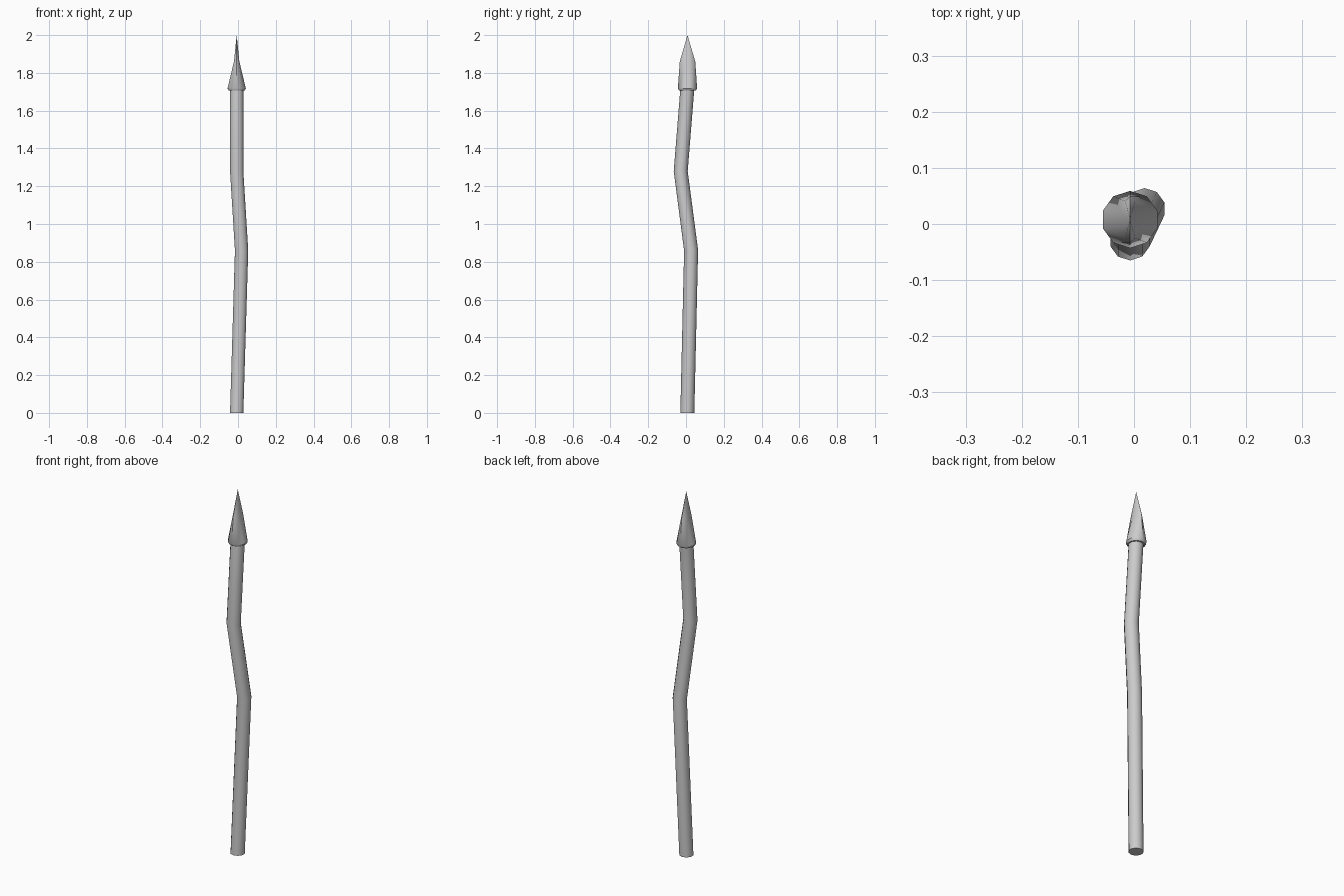
import bpy, bmesh, math
from mathutils import Vector

if "Cube" in bpy.data.objects:
    bpy.data.objects.remove(bpy.data.objects["Cube"])

SIDES = 10


def loft(name, rings, tip=None):
    """Skin rings of (x, y, z, rx, ry, slope_x, slope_y); end in a tip or cap."""
    bm = bmesh.new()
    loops = []
    for x, y, z, rx, ry, sx, sy in rings:
        loop = []
        for i in range(SIDES):
            a = math.pi / 2 + 2 * math.pi * i / SIDES
            dx, dy = rx * math.cos(a), ry * math.sin(a)
            loop.append(bm.verts.new(Vector((x + dx, y + dy, z + sx * dx + sy * dy))))
        loops.append(loop)
    for lo, hi in zip(loops, loops[1:]):
        for i in range(SIDES):
            j = (i + 1) % SIDES
            bm.faces.new((lo[i], lo[j], hi[j], hi[i]))
    bm.faces.new(loops[0][::-1])
    if tip:
        top = bm.verts.new(tip)
        for i in range(SIDES):
            bm.faces.new((loops[-1][i], loops[-1][(i + 1) % SIDES], top))
    else:
        bm.faces.new(loops[-1])
    bmesh.ops.recalc_face_normals(bm, faces=bm.faces)
    mesh = bpy.data.meshes.new(name)
    bm.to_mesh(mesh)
    bm.free()
    obj = bpy.data.objects.new(name, mesh)
    bpy.context.collection.objects.link(obj)
    bpy.ops.object.select_all(action='DESELECT')
    obj.select_set(True)
    bpy.context.view_layer.objects.active = obj
    bpy.ops.object.shade_smooth_by_angle(angle=math.radians(40))
    return obj


# Crooked wooden shaft
R = 0.037
loft("shaft", [
    (-0.007, 0.007, 0.0, R, R, 0, 0),
    (0.019, 0.027, 0.86, R, R, 0, 0.05),
    (-0.007, -0.028, 1.28, R, R, 0, 0),
    (-0.007, 0.007, 1.715, R, R, 0, 0),
])

# Spear head: round socket flattening into a thin blade
cx, cy = -0.007, 0.008
loft("spear_head", [
    (cx, cy, 1.706, 0.044, 0.044, 0, 0),
    (cx, cy, 1.718, 0.051, 0.051, 0, 0),
    (cx, cy, 1.860, 0.015, 0.041, 0, 0),
], tip=(cx, cy, 2.0))
